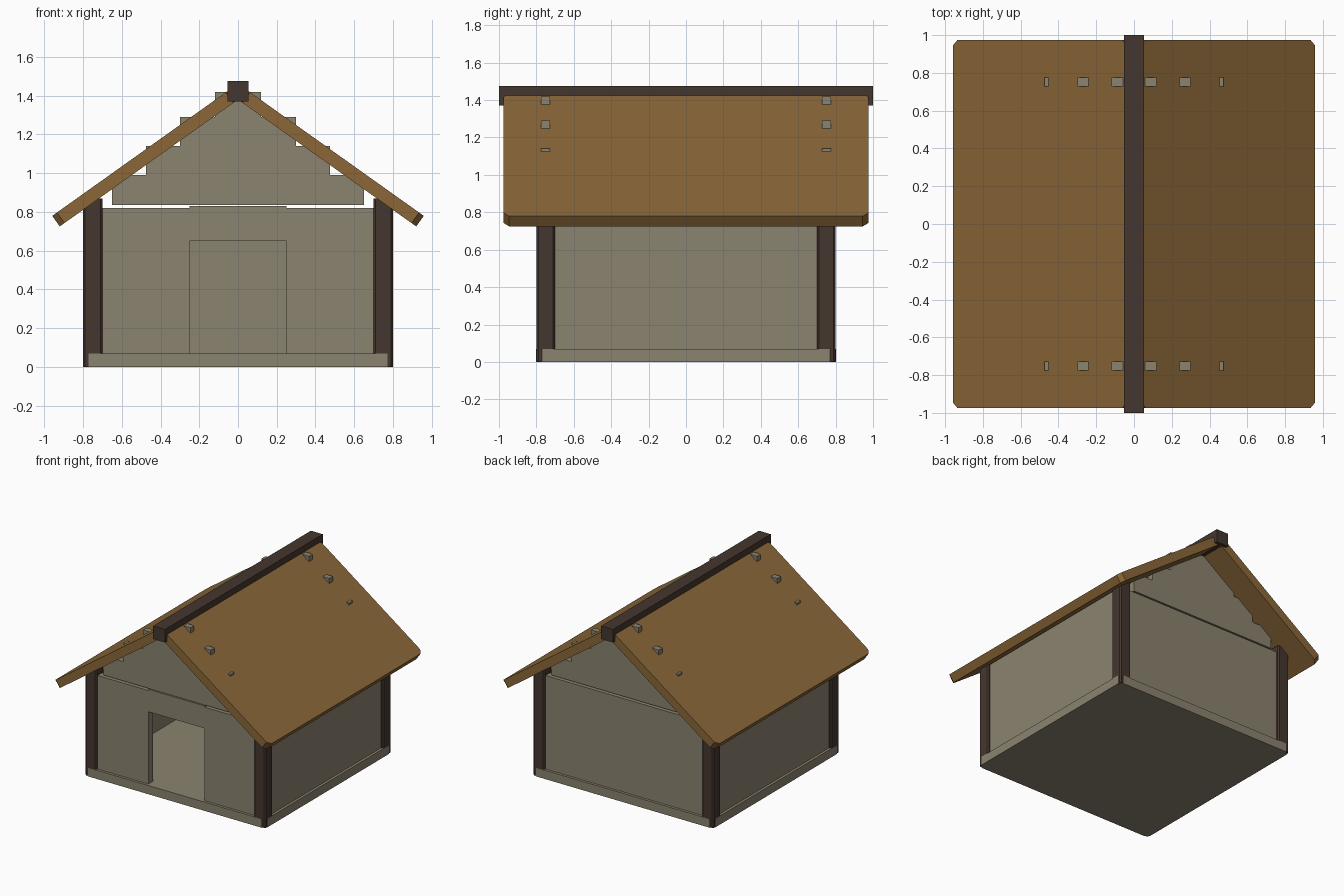
import bpy, bmesh
from math import atan2, cos, sin, hypot

cube = bpy.data.objects.get("Cube")
if cube:
    bpy.data.objects.remove(cube, do_unlink=True)


def material(name, rgb):
    m = bpy.data.materials.new(name)
    m.use_nodes = True
    m.diffuse_color = (*rgb, 1)
    m.node_tree.nodes["Principled BSDF"].inputs["Base Color"].default_value = (*rgb, 1)
    return m


stone = material("stone", (0.258, 0.227, 0.160))
wood = material("roof wood", (0.256, 0.136, 0.040))
dark = material("dark timber", (0.060, 0.037, 0.028))


def box(name, mat, x, y, z, chamfer=0.0):
    """Box spanning the given (min, max) ranges, with chamfered upright edges."""
    spans = (x, y, z)
    bm = bmesh.new()
    bmesh.ops.create_cube(bm, size=1)
    for v in bm.verts:
        v.co = [lo + (c + 0.5) * (hi - lo) for c, (lo, hi) in zip(v.co, spans)]
    if chamfer:
        upright = [e for e in bm.edges
                   if abs(e.verts[0].co.z - e.verts[1].co.z) > 1e-4]
        bmesh.ops.bevel(bm, geom=upright, offset=chamfer, segments=1,
                        affect='EDGES', profile=0.5)
    me = bpy.data.meshes.new(name)
    bm.to_mesh(me)
    bm.free()
    me.materials.append(mat)
    ob = bpy.data.objects.new(name, me)
    bpy.context.collection.objects.link(ob)
    return ob


def span(side, inner, outer):
    return tuple(sorted((side * inner, side * outer)))


SIDES = ((-1, "right"), (1, "left"))
ENDS = ((-1, "front"), (1, "back"))
WALL = (0.72, 0.78)
HEIGHT = (0.07, 0.82)

# Floor slab and corner posts
box("floor", stone, (-0.801, 0.801), (-0.801, 0.801), (0, 0.07), 0.03)
for sx, side in SIDES:
    for sy, end in ENDS:
        box(f"{end}_{side}_post", dark, span(sx, 0.70, 0.799),
            span(sy, 0.70, 0.799), (0.003, 0.87), 0.01)

# Walls, with a doorway in the front
box("back_wall", stone, (-0.70, 0.70), WALL, HEIGHT)
for sx, side in SIDES:
    box(f"{side}_wall", stone, span(sx, *WALL), (-0.70, 0.70), HEIGHT)
    box(f"front_{side}_panel", stone, span(sx, 0.25, 0.70), span(-1, *WALL), HEIGHT)
box("door_lintel", stone, (-0.25, 0.25), span(-1, *WALL), (0.65, 0.83))

# Stepped gable boards at both ends
STEPS = ((0.65, 0.835, 0.99), (0.475, 0.99, 1.14), (0.30, 1.14, 1.29), (0.12, 1.29, 1.42))
for sy, end in ENDS:
    for i, (half, low, high) in enumerate(STEPS, 1):
        box(f"{end}_gable_board_{i}", stone, (-half, half),
            span(sy, 0.727, 0.775), (low, high))

# Sloping roof panels, measured along the underside from eave to ridge
run, rise, eave, thick = 0.92, 0.655, 0.725, 0.067
slope, length = atan2(rise, run), hypot(run, rise)
for sx, side in SIDES:
    panel = box(f"{side}_roof_panel", wood, (-length / 2, length / 2),
                (-0.975, 0.975), (0, thick), 0.03)
    panel.location = (sx * run / 2, 0, eave + rise / 2)
    panel.rotation_euler.y = sx * slope

# Ridge beam
box("ridge_beam", dark, (-0.053, 0.053), (-1, 1), (1.37, 1.475))
